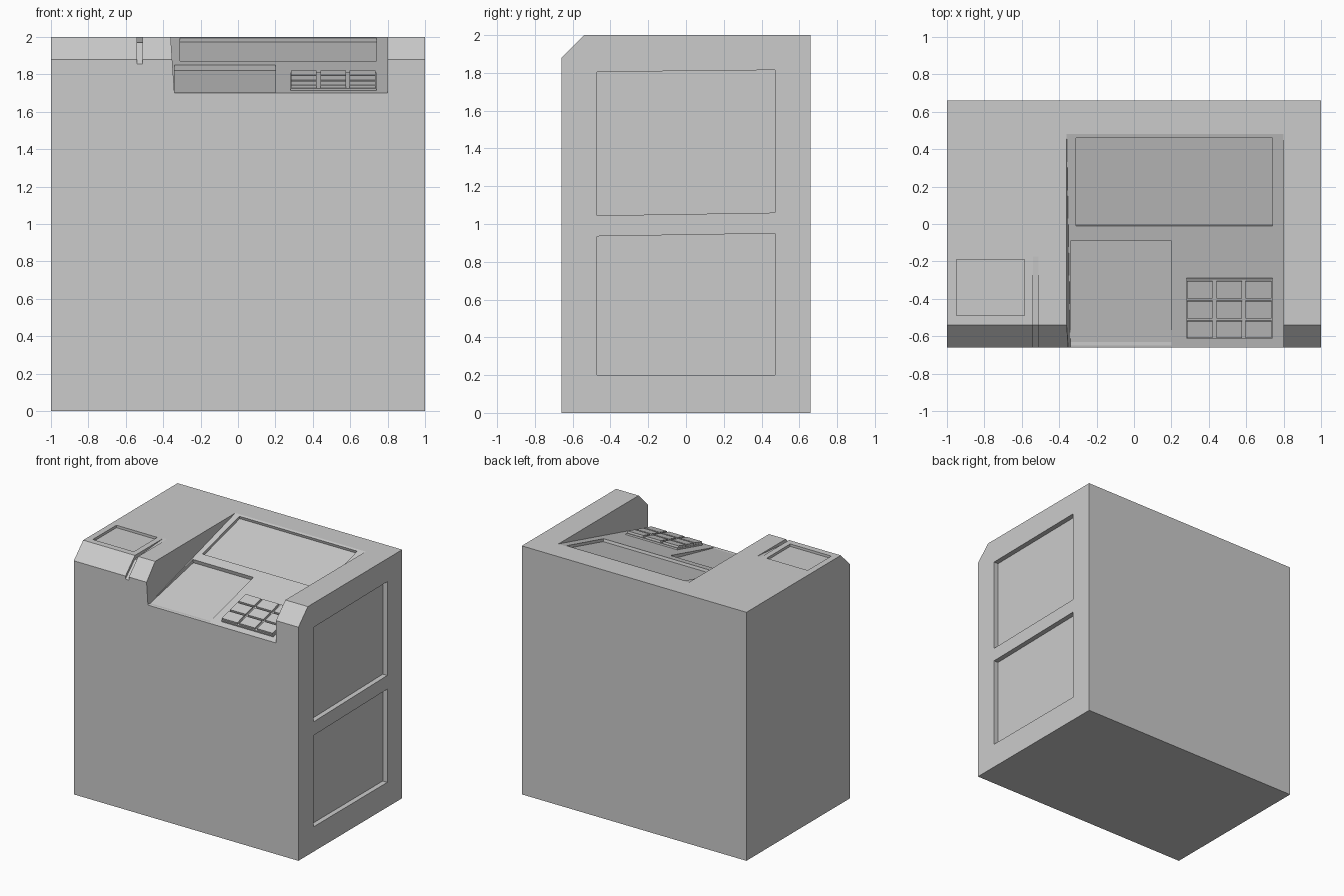
import bpy, bmesh, math
from mathutils import Vector

if "Cube" in bpy.data.objects:
    bpy.data.objects.remove(bpy.data.objects["Cube"])

# Sloped console floor: runs from (y -0.66, z 1.70) up to (y 0.48, z 2.0)
GRADE = 0.30 / 1.14
LEN = math.hypot(1, GRADE)


def slope_pt(y, d=0.0):
    """(y, z) on the console slope, lifted d along its normal."""
    return (y - d * GRADE / LEN, 1.70 + GRADE * (y + 0.66) + d / LEN)


def loft(name, a, b):
    """Solid between two matching polygon outlines."""
    bm = bmesh.new()
    va = [bm.verts.new(p) for p in a]
    vb = [bm.verts.new(p) for p in b]
    n = len(va)
    bm.faces.new(va)
    bm.faces.new(vb[::-1])
    for i in range(n):
        j = (i + 1) % n
        bm.faces.new((va[j], va[i], vb[i], vb[j]))
    bmesh.ops.recalc_face_normals(bm, faces=bm.faces)
    me = bpy.data.meshes.new(name)
    bm.to_mesh(me)
    bm.free()
    ob = bpy.data.objects.new(name, me)
    bpy.context.collection.objects.link(ob)
    return ob


def prism(name, profile, x0, x1):
    """Extrude a (y, z) profile along x."""
    return loft(name, [(x0, y, z) for y, z in profile], [(x1, y, z) for y, z in profile])


def slope_block(name, x0, x1, y0, y1, d0, d1):
    """Block aligned to the console slope."""
    lift = [slope_pt(y0, d0), slope_pt(y1, d0), slope_pt(y1, d1), slope_pt(y0, d1)]
    # keep the given y limits at the slope surface
    return prism(name, lift, x0, x1)


def cut(body, cutter):
    cutter.hide_render = True
    mod = body.modifiers.new("cut", 'BOOLEAN')
    mod.operation = 'DIFFERENCE'
    mod.solver = 'EXACT'
    mod.object = cutter
    bpy.context.view_layer.objects.active = body
    bpy.ops.object.modifier_apply(modifier=mod.name)
    bpy.data.objects.remove(cutter)


# Cabinet body with chamfered front top edge
body = prism("cabinet_body", [(-0.66, 0), (0.66, 0), (0.66, 2), (-0.54, 2), (-0.66, 1.88)], -1, 1)

# Sloped console recess, left wall leaning slightly
prof = [slope_pt(-0.75), slope_pt(0.55), (-0.75, slope_pt(0.55)[1])]
cut(body, loft("console_cutter",
               [(-0.36 + 0.0667 * (2 - z), y, z) for y, z in prof],
               [(0.80, y, z) for y, z in prof]))

# Upper screen recess
cut(body, slope_block("screen_cutter", -0.31, 0.74, -0.01, 0.46, -0.022, 0.04))

# Lower tray recess, open at the front
cut(body, prism("tray_cutter", [(-0.75, 1.703), (-0.63, 1.703), (-0.082, 1.82),
                                slope_pt(-0.09), slope_pt(-0.09, 0.05), (-0.75, 1.95)], -0.34, 0.20))

# Card slot running over the chamfer and fading out towards the back
cut(body, prism("slot_cutter", [(-0.70, 1.817), (-0.66, 1.855), (-0.54, 1.97),
                                (-0.175, 2.0), (-0.175, 2.1), (-0.70, 2.1)], -0.54, -0.51))

# Small square recess on the top left
cut(body, prism("top_pad_cutter", [(-0.49, 1.98), (-0.19, 1.98), (-0.19, 2.1), (-0.49, 2.1)], -0.95, -0.585))

# Two recessed panels on the right side
for panel in ([(-0.47, 0.20), (0.47, 0.20), (0.47, 0.95), (-0.47, 0.935)],
              [(-0.47, 1.045), (0.47, 1.06), (0.47, 1.815), (-0.47, 1.805)]):
    cut(body, prism("side_panel_cutter", panel, 0.96, 1.1))

# Keypad plate and 3 x 3 raised keys
slope_block("keypad_plate", 0.28, 0.74, -0.61, -0.29, -0.01, 0.012)
for row in range(3):
    for col in range(3):
        x, y = 0.283 + col * 0.157, -0.603 + row * 0.106
        slope_block(f"key_{row}_{col}", x, x + 0.138, y, y + 0.09, 0.005, 0.028)
